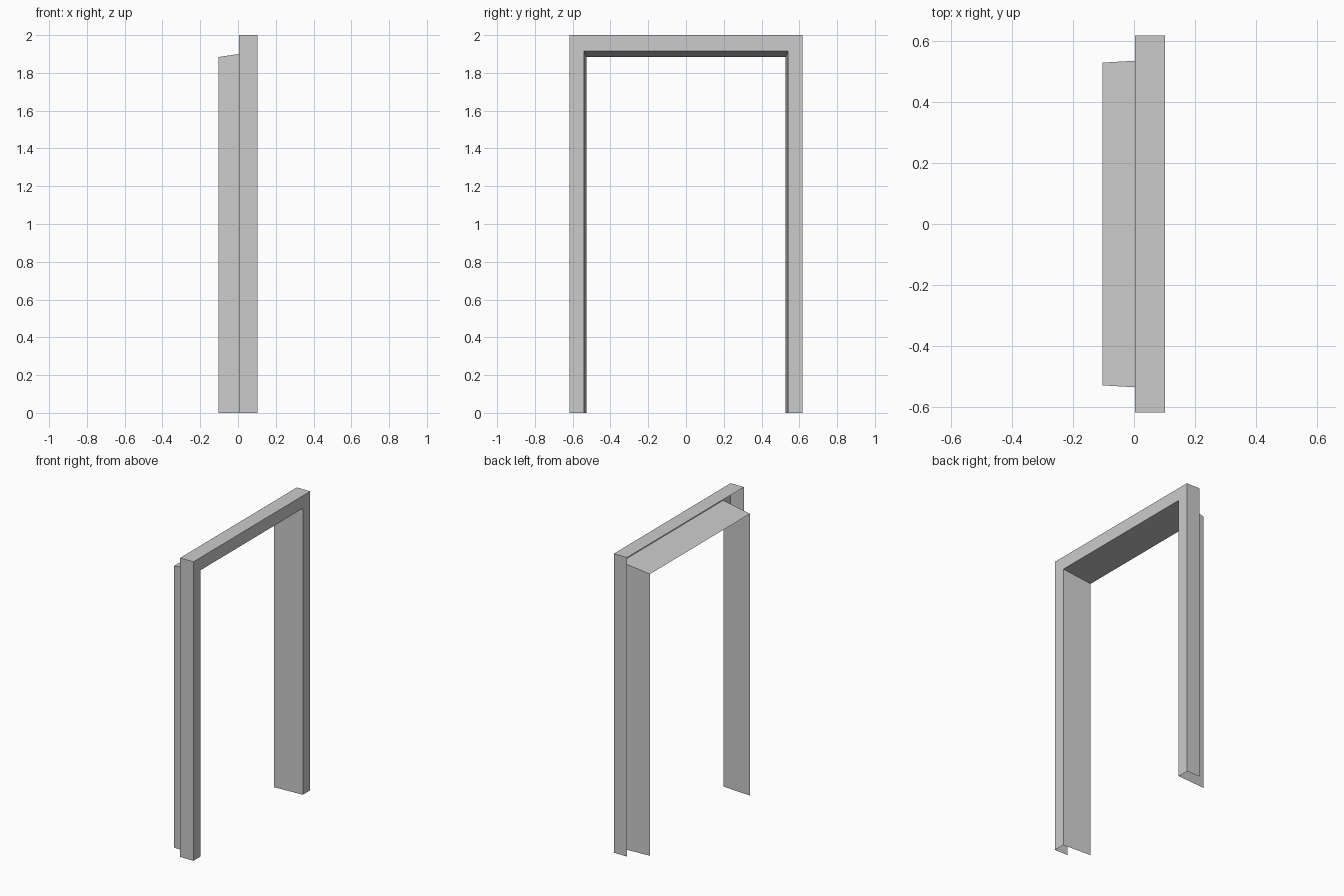
import bpy
import bmesh

if "Cube" in bpy.data.objects:
    bpy.data.objects.remove(bpy.data.objects["Cube"])

# Cross-section stations: (depth x, half width y, head height z),
# running lining back edge -> front inner edge -> front outer edge -> outer return
SECTION = [
    (-0.103, 0.528, 1.884),
    (0.102, 0.540, 1.915),
    (0.102, 0.617, 2.0),
    (0.004, 0.617, 2.0),
]


def strip(name, a, b):
    """Open U-shaped sheet joining two arch outlines, mitred at the corners."""
    bm = bmesh.new()

    def arch(x, y, z):
        return [bm.verts.new((x, *p)) for p in ((-y, 0), (-y, z), (y, z), (y, 0))]

    va, vb = arch(*a), arch(*b)
    for i in range(3):
        bm.faces.new((va[i], va[i + 1], vb[i + 1], vb[i]))
    bm.normal_update()
    mesh = bpy.data.meshes.new(name)
    bm.to_mesh(mesh)
    bm.free()
    obj = bpy.data.objects.new(name, mesh)
    bpy.context.collection.objects.link(obj)
    return obj


# Inner lining, front architrave and outer return of the hollow door frame
names = ["door_lining", "front_architrave", "outer_return"]
for name, a, b in zip(names, SECTION, SECTION[1:]):
    strip(name, a, b)
